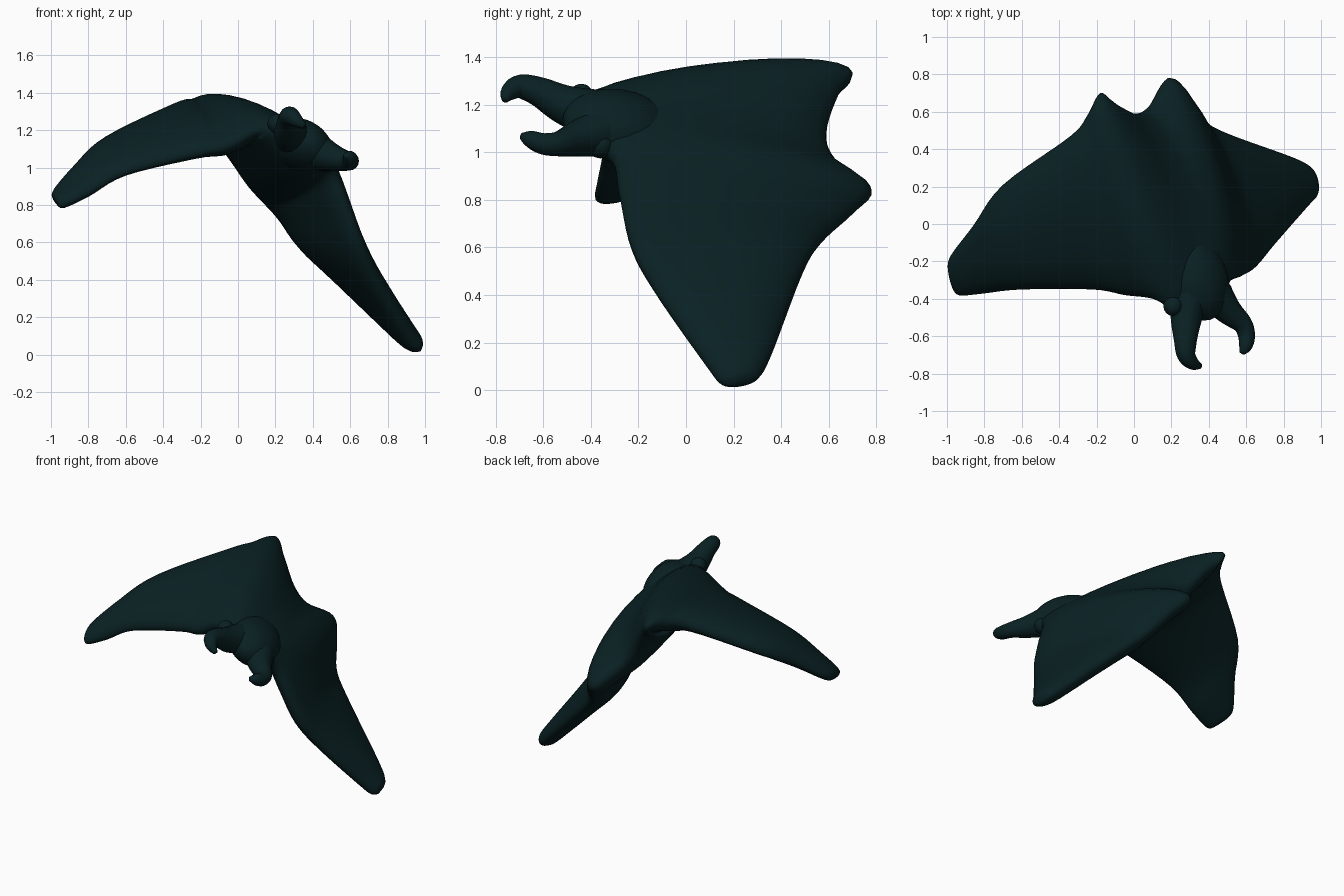
import bpy, bmesh, math
from mathutils import Vector, Matrix

if "Cube" in bpy.data.objects:
    bpy.data.objects.remove(bpy.data.objects["Cube"])

# One dark teal skin for everything
skin = bpy.data.materials.new("dark_teal_skin")
skin.use_nodes = True
COLOUR = (0.003, 0.015, 0.017, 1)
skin.diffuse_color = COLOUR
bsdf = next(n for n in skin.node_tree.nodes if n.type == 'BSDF_PRINCIPLED')
bsdf.inputs["Base Color"].default_value = COLOUR
bsdf.inputs["Roughness"].default_value = 0.6


def add_mesh(name, bm):
    bmesh.ops.recalc_face_normals(bm, faces=bm.faces)
    for f in bm.faces:
        f.smooth = True
    mesh = bpy.data.meshes.new(name)
    bm.to_mesh(mesh)
    bm.free()
    mesh.materials.append(skin)
    ob = bpy.data.objects.new(name, mesh)
    bpy.context.collection.objects.link(ob)
    return ob


def spline(points, steps):
    """Smooth curve through every point (any dimension)."""
    pts = [points[0]] + list(points) + [points[-1]]
    out = []
    for a, b, c, d in zip(pts, pts[1:], pts[2:], pts[3:]):
        for k in range(steps):
            t = k / steps
            out.append([0.5 * (2*q + (r-p)*t + (2*p - 5*q + 4*r - s)*t*t
                               + (3*q - p - 3*r + s)*t**3)
                        for p, q, r, s in zip(a, b, c, d)])
    out.append(list(points[-1]))
    return out


def skin_rings(rings):
    bm = bmesh.new()
    loops = [[bm.verts.new(p) for p in ring] for ring in rings]
    n = len(loops[0])
    for a, b in zip(loops, loops[1:]):
        for i in range(n):
            j = (i + 1) % n
            bm.faces.new((a[i], a[j], b[j], b[i]))
    bm.faces.new(loops[0])
    bm.faces.new(loops[-1])
    return bm


def wing_tip(end, inner):
    """Small closing station just beyond the end of a wing."""
    lead, trail = Vector(end[:3]), Vector(end[3:6])
    out = (lead + trail - Vector(inner[:3]) - Vector(inner[3:6])).normalized() * 0.03
    return (*(lead.lerp(trail, 0.25) + out), *(trail.lerp(lead, 0.25) + out),
            end[6] * 0.3, end[7] * 0.3)


# Wings and body: leading edge, trailing edge, thickness above and below,
# from the right wing over the body to the left wing
stations = [
    (-.93, -.38, .80, -.98, -.17, .86, .05, .04),
    (-.80, -.37, .86, -.86, -.01, .98, .085, .05),
    (-.60, -.35, .97, -.70, .21, 1.11, .115, .05),
    (-.22, -.35, 1.07, -.34, .47, 1.29, .13, .08),
    (-.05, -.38, 1.11, -.25, .58, 1.32, .12, .11),
    (.10, -.40, 1.20, -.18, .70, 1.335, .11, .14),
    (.22, -.46, 1.21, -.10, .64, 1.24, .12, .16),
    (.36, -.48, 1.13, .0, .59, 1.08, .13, .16),
    (.46, -.42, 1.06, .08, .63, .95, .13, .16),
    (.51, -.31, .97, .18, .78, .84, .12, .15),
    (.57, -.28, .82, .26, .70, .74, .105, .14),
    (.65, -.23, .60, .34, .57, .62, .10, .12),
    (.74, -.12, .40, .47, .49, .49, .10, .09),
    (.92, .09, .10, .83, .36, .15, .07, .06),
    (.965, .14, .035, .93, .31, .06, .05, .04),
]
stations = [wing_tip(*stations[:2]), *stations, wing_tip(*stations[:-3:-1])]
dense = spline(stations, 5)
HALF = 14
rings = []
for i, s in enumerate(dense):
    lead, trail = Vector(s[:3]), Vector(s[3:6])
    before, after = dense[max(i - 3, 0)], dense[min(i + 3, len(dense) - 1)]
    span = sum(((Vector(after[k:k+3]) - Vector(before[k:k+3])) for k in (0, 3)), Vector())
    normal = span.cross(trail - lead).normalized()
    ring = []
    for k in range(2 * HALF):
        a = math.pi * k / HALF
        thick = s[6] if k <= HALF else s[7]
        ring.append(lead.lerp(trail, (1 - math.cos(a)) / 2) + normal * thick * math.sin(a))
    rings.append(ring)
add_mesh("body_and_wings", skin_rings(rings))


# Curled head horns: path points with a radius
def horn(name, path):
    pts = spline(path, 5)
    rings = []
    for i, p in enumerate(pts):
        ahead, behind = pts[min(i + 1, len(pts) - 1)], pts[max(i - 1, 0)]
        d = (Vector(ahead[:3]) - Vector(behind[:3])).normalized()
        u = d.cross(Vector((0, 0, 1))).normalized()
        v = u.cross(d)
        rings.append([Vector(p[:3]) + p[3] * (u * math.cos(a) + v * math.sin(a))
                      for a in (math.tau * k / 16 for k in range(16))])
    add_mesh(name, skin_rings(rings))


horn("right_horn", [(.30, -.34, 1.15, .11), (.28, -.50, 1.195, .085), (.275, -.62, 1.255, .062),
                    (.28, -.70, 1.275, .05), (.315, -.745, 1.25, .036), (.355, -.76, 1.22, .015)])
horn("left_horn", [(.40, -.34, 1.09, .11), (.50, -.46, 1.055, .075), (.58, -.535, 1.035, .053),
                   (.602, -.60, 1.035, .045), (.595, -.655, 1.055, .036), (.577, -.69, 1.067, .015)])


# Rounded parts: ellipsoids with axes across, along and through the head
def ellipsoid(name, centre, sizes):
    across = Vector((.30, .08, -.22)).normalized()
    along = Vector((.38, -1.1, .07))
    along = (along - across * along.dot(across)).normalized()
    axes = Matrix((across, along, across.cross(along))).transposed().to_4x4()
    bm = bmesh.new()
    bmesh.ops.create_uvsphere(bm, u_segments=24, v_segments=14, radius=1)
    bmesh.ops.transform(bm, verts=bm.verts, matrix=Matrix.Translation(centre) @ axes
                        @ Matrix.Diagonal((*sizes, 1)))
    add_mesh(name, bm)


ellipsoid("head", (.335, -.29, 1.115), (.18, .235, .135))
ellipsoid("right_eye", (.21, -.44, 1.235), (.052, .052, .052))
ellipsoid("left_eye", (.47, -.36, 1.03), (.056, .056, .056))
